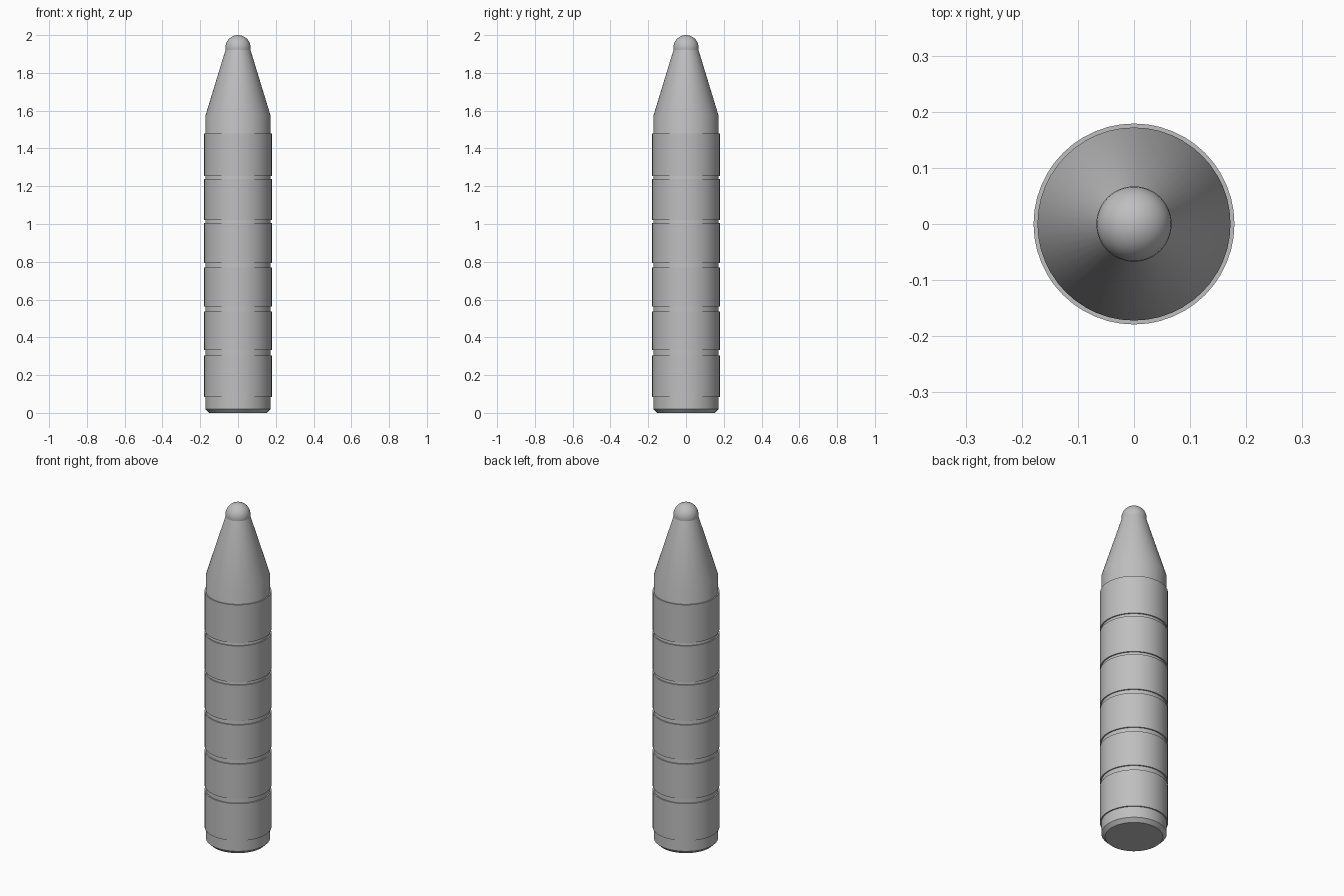
import bpy, bmesh, math

if "Cube" in bpy.data.objects:
    bpy.data.objects.remove(bpy.data.objects["Cube"])

SIDES = 48
grey = bpy.data.materials.new("plain_grey")
grey.use_nodes = True
colour = (0.52, 0.52, 0.52, 1)
grey.diffuse_color = colour
grey.node_tree.nodes["Principled BSDF"].inputs["Base Color"].default_value = colour


def lathe(name, profile):
    """Revolve (radius, height) points around z; end rings are capped."""
    bm = bmesh.new()
    rings = []
    for r, z in profile:
        if r == 0:
            rings.append([bm.verts.new((0, 0, z))] * SIDES)
        else:
            angles = [math.tau * i / SIDES for i in range(SIDES)]
            rings.append([bm.verts.new((r * math.cos(a), r * math.sin(a), z)) for a in angles])
    for low, high in zip(rings, rings[1:]):
        for i in range(SIDES):
            j = (i + 1) % SIDES
            corners = [low[i], low[j], high[j], high[i]]
            bm.faces.new(list(dict.fromkeys(corners)))
    for ring in (rings[0], rings[-1]):
        if ring[0] is not ring[1]:
            bm.faces.new(ring)
    bmesh.ops.recalc_face_normals(bm, faces=bm.faces)
    mesh = bpy.data.meshes.new(name)
    bm.to_mesh(mesh)
    bm.free()
    mesh.materials.append(grey)
    ob = bpy.data.objects.new(name, mesh)
    bpy.context.collection.objects.link(ob)
    bpy.ops.object.select_all(action='DESELECT')
    ob.select_set(True)
    bpy.context.view_layer.objects.active = ob
    bpy.ops.object.shade_smooth_by_angle(angle=math.radians(30))


# Core with chamfered foot and tapered nose
lathe("core_body", [(0.152, 0), (0.172, 0.02), (0.172, 1.575), (0.062, 1.935)])

# Raised bands with narrow grooves between them
bands = [(0.085, 0.305), (0.333, 0.538), (0.564, 0.77),
         (0.794, 1.005), (1.022, 1.237), (1.255, 1.48)]
for n, (low, high) in enumerate(bands, 1):
    lathe(f"band_{n}", [(0.172, low), (0.179, low), (0.179, high), (0.172, high)])

# Rounded tip
R = 0.067
STEPS = 10
arc = [math.radians(-10 + 100 * k / STEPS) for k in range(STEPS)]
lathe("round_tip", [(R * math.cos(a), 2 - R + R * math.sin(a)) for a in arc] + [(0, 2)])
